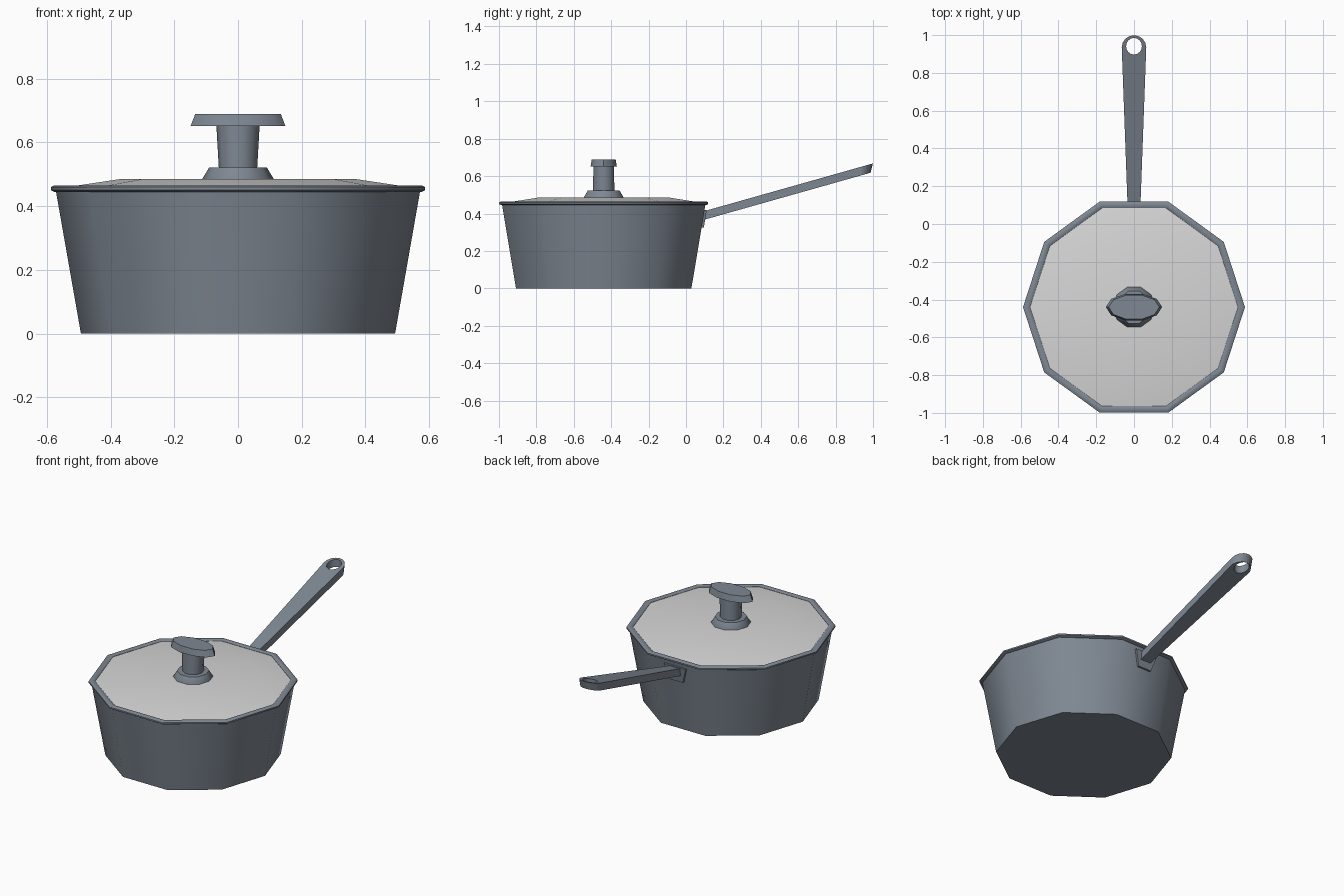
import bpy, bmesh, math

if "Cube" in bpy.data.objects:
    bpy.data.objects.remove(bpy.data.objects["Cube"])

CY = -0.44   # pot axis
SIDES = 10


def material(name, rgb):
    m = bpy.data.materials.new(name)
    m.diffuse_color = (*rgb, 1)
    m.use_nodes = True
    m.node_tree.nodes["Principled BSDF"].inputs["Base Color"].default_value = m.diffuse_color
    return m


STEEL = material("blue grey metal", (0.21, 0.245, 0.29))
LIGHT = material("pale grey lid", (0.68, 0.68, 0.68))


def finish(name, bm, mat):
    bmesh.ops.recalc_face_normals(bm, faces=bm.faces)
    for f in bm.faces:
        f.smooth = True
    for e in bm.edges:
        e.smooth = e.calc_face_angle(0) < math.radians(40)
    me = bpy.data.meshes.new(name)
    bm.to_mesh(me)
    bm.free()
    me.materials.append(mat)
    ob = bpy.data.objects.new(name, me)
    bpy.context.collection.objects.link(ob)
    return ob


def lathe(name, profile, mat, closed=False):
    """Ten-sided loft; profile rows are (x radius, y radius, z)."""
    bm = bmesh.new()
    rings = []
    for rx, ry, z in profile:
        angs = [2 * math.pi * i / SIDES for i in range(SIDES)]
        rings.append([bm.verts.new((rx * math.cos(a), CY + ry * math.sin(a), z)) for a in angs])
    pairs = list(zip(rings, rings[1:]))
    if closed:
        pairs.append((rings[-1], rings[0]))
    else:
        bm.faces.new(rings[0])
        bm.faces.new(rings[-1])
    for a, b in pairs:
        for i in range(SIDES):
            j = (i + 1) % SIDES
            bm.faces.new((a[i], a[j], b[j], b[i]))
    return finish(name, bm, mat)


# Pot body, rolled rim and lid
lathe("pot_body", [(0.493, 0.493, 0), (0.572, 0.572, 0.45)], STEEL)
rim = []
for k in range(8):
    a = math.pi * (k + 0.5) / 4
    r = 0.569 + 0.0185 * math.cos(a) / math.cos(math.pi / 8)
    rim.append((r, r, 0.455 + 0.0105 * math.sin(a) / math.cos(math.pi / 8)))
lathe("pot_rim", rim, STEEL, closed=True)
lathe("lid", [(0.556, 0.556, 0.448), (0.556, 0.556, 0.457), (0.37, 0.37, 0.485)], LIGHT)

# Lid knob: flared foot, stem and oval grip
lathe("knob_base", [(0.112, 0.112, 0.48), (0.112, 0.112, 0.486), (0.09, 0.09, 0.522)], STEEL)
lathe("knob_stem", [(0.06, 0.06, 0.515), (0.068, 0.058, 0.655)], STEEL)
lathe("knob_grip", [(0.149, 0.074, 0.651), (0.134, 0.067, 0.69)], STEEL)


# Tilted handle with rounded end and hanging hole
def top_z(y):
    return 0.415 + 0.2825 * (y - 0.105)


bm = bmesh.new()
outline = [(-0.033, 0.07), (0.033, 0.07)]
for k in range(9):
    a = math.pi * k / 8
    outline.append((0.065 * math.cos(a), 0.935 + 0.064 * math.sin(a)))
hole = [(0.042 * math.cos(math.pi * k / 8), 0.941 + 0.044 * math.sin(math.pi * k / 8)) for k in range(16)]
edges = []
for loop in (outline, hole):
    vs = [bm.verts.new((x, y, top_z(y))) for x, y in loop]
    edges += [bm.edges.new((vs[i], vs[(i + 1) % len(vs)])) for i in range(len(vs))]
bmesh.ops.triangle_fill(bm, edges=edges, use_beauty=True)
ext = bmesh.ops.extrude_face_region(bm, geom=list(bm.faces), use_keep_orig=True)
for v in ext["geom"]:
    if isinstance(v, bmesh.types.BMVert):
        if v.co.y > 0.955 and math.hypot(v.co.x, v.co.y - 0.941) > 0.05:
            v.co.y -= 0.012      # underside of the tip is set back
        v.co.z = top_z(v.co.y) - 0.046
finish("handle", bm, STEEL)


# Bracket plate joining handle and pot wall
def wall_y(z):
    return CY + 0.951 * (0.493 + 0.1756 * z)


bm = bmesh.new()
layers = []
for off, grow in ((-0.01, 0.0), (0.012, 0.0)):
    pts = [(-0.045, 0.325), (0.045, 0.325), (0.075, 0.42), (-0.075, 0.42)]
    layers.append([bm.verts.new((x, wall_y(z) + off, z)) for x, z in pts])
bm.faces.new(layers[0])
bm.faces.new(layers[1])
for i in range(4):
    j = (i + 1) % 4
    bm.faces.new((layers[0][i], layers[0][j], layers[1][j], layers[1][i]))
finish("handle_bracket", bm, STEEL)
